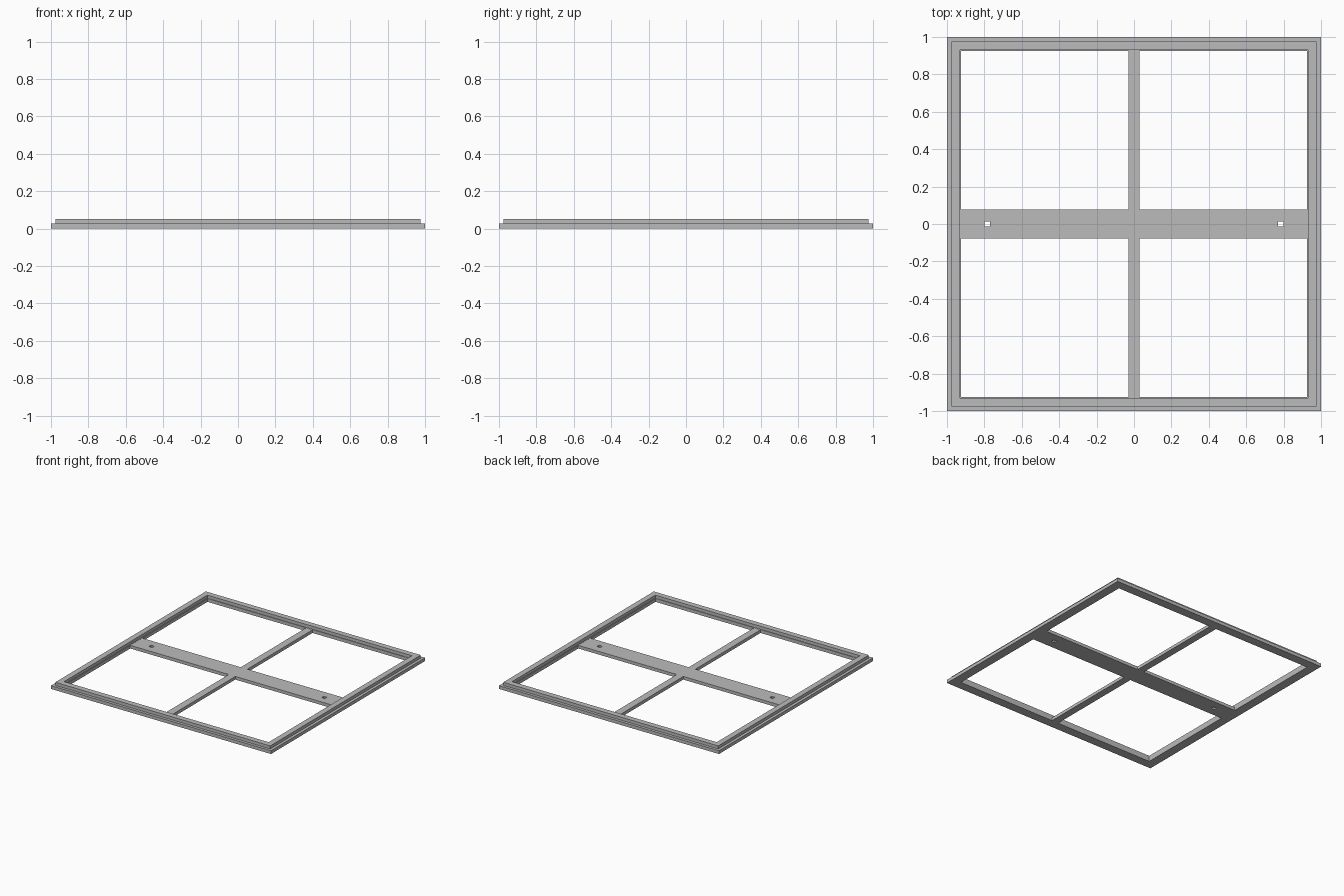
import bpy, bmesh

cube = bpy.data.objects.get("Cube")
if cube:
    bpy.data.objects.remove(cube, do_unlink=True)

grey = bpy.data.materials.new("plain_grey")
grey.use_nodes = True
colour = (0.5, 0.5, 0.5, 1)
grey.diffuse_color = colour
grey.node_tree.nodes["Principled BSDF"].inputs["Base Color"].default_value = colour

BAR_TOP = 0.026


def finish(name, bm):
    bmesh.ops.remove_doubles(bm, verts=bm.verts, dist=1e-5)
    bmesh.ops.recalc_face_normals(bm, faces=bm.faces)
    mesh = bpy.data.meshes.new(name)
    bm.to_mesh(mesh)
    bm.free()
    mesh.materials.append(grey)
    obj = bpy.data.objects.new(name, mesh)
    bpy.context.collection.objects.link(obj)
    return obj


def square_ring(name, profile):
    """Sweep a (radius, height) profile around a mitred square."""
    bm = bmesh.new()
    corners = [(-1, -1), (1, -1), (1, 1), (-1, 1)]
    loops = [[bm.verts.new((cx * r, cy * r, z)) for r, z in profile]
             for cx, cy in corners]
    n = len(profile)
    for i in range(4):
        a, b = loops[i], loops[(i + 1) % 4]
        for j in range(n):
            k = (j + 1) % n
            bm.faces.new((a[j], b[j], b[k], a[k]))
    return finish(name, bm)


def slab(name, xs, ys, holes=()):
    """Flat plate made of grid cells, leaving out the hole cells."""
    bm = bmesh.new()
    for i in range(len(xs) - 1):
        for j in range(len(ys) - 1):
            if (i, j) not in holes:
                bm.faces.new([bm.verts.new((x, y, 0)) for x, y in (
                    (xs[i], ys[j]), (xs[i + 1], ys[j]),
                    (xs[i + 1], ys[j + 1]), (xs[i], ys[j + 1]))])
    bmesh.ops.remove_doubles(bm, verts=bm.verts, dist=1e-5)
    top = bmesh.ops.extrude_face_region(bm, geom=bm.faces[:], use_keep_orig=True)
    verts = [v for v in top["geom"] if isinstance(v, bmesh.types.BMVert)]
    bmesh.ops.translate(bm, verts=verts, vec=(0, 0, BAR_TOP))
    return finish(name, bm)


# Outer frame with a rebate outside and a fine step inside
square_ring("outer_frame", [(0.925, 0), (1, 0), (1, 0.027), (0.977, 0.027),
                            (0.977, 0.052), (0.93, 0.052), (0.93, 0.027),
                            (0.925, 0.027)])

# Wide cross rail with two square through holes
slab("cross_rail", [-0.925, -0.8, -0.77, 0.77, 0.8, 0.925],
     [-0.078, -0.014, 0.014, 0.078], holes={(1, 1), (3, 1)})

# Narrow bars running from the rail to the frame
for name, side in (("front_bar", -1), ("back_bar", 1)):
    slab(name, [-0.03, 0.03], sorted([side * 0.078, side * 0.925]))
